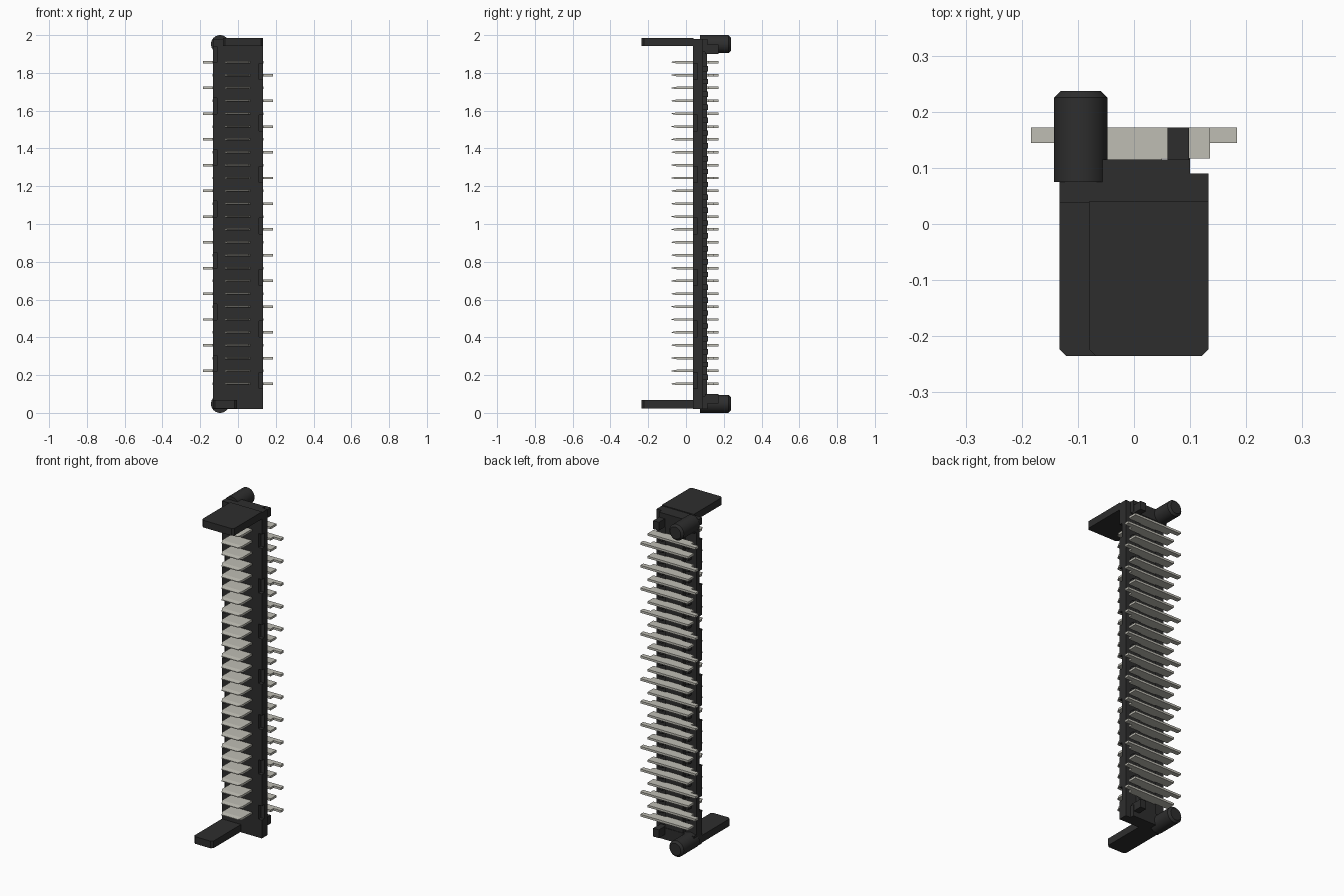
import bpy, bmesh, math
from mathutils import Matrix

cube = bpy.data.objects.get("Cube")
if cube:
    bpy.data.objects.remove(cube, do_unlink=True)


def material(name, rgb):
    m = bpy.data.materials.new(name)
    m.use_nodes = True
    m.diffuse_color = (*rgb, 1)
    m.node_tree.nodes["Principled BSDF"].inputs["Base Color"].default_value = (*rgb, 1)
    return m


BLACK = material("black plastic", (0.027, 0.027, 0.027))
METAL = material("tinned metal", (0.52, 0.51, 0.455))


def finish(bm, name, mat):
    bmesh.ops.recalc_face_normals(bm, faces=bm.faces)
    mesh = bpy.data.meshes.new(name)
    bm.to_mesh(mesh)
    bm.free()
    mesh.materials.append(mat)
    ob = bpy.data.objects.new(name, mesh)
    bpy.context.collection.objects.link(ob)
    return ob


def add_box(bm, x, y, z):
    size = [r[1] - r[0] for r in (x, y, z)]
    mid = [(r[1] + r[0]) / 2 for r in (x, y, z)]
    mat = Matrix.Translation(mid) @ Matrix.Diagonal((*size, 1))
    bmesh.ops.create_cube(bm, size=1, matrix=mat)


def boxes(name, mat, items):
    bm = bmesh.new()
    for item in items:
        add_box(bm, *item)
    return finish(bm, name, mat)


def prism(bm, outline, z0, z1):
    face = bm.faces.new([bm.verts.new((x, y, z0)) for x, y in outline])
    top = bmesh.ops.extrude_face_region(bm, geom=[face])["geom"]
    verts = [v for v in top if isinstance(v, bmesh.types.BMVert)]
    bmesh.ops.translate(bm, verts=verts, vec=(0, 0, z1 - z0))
    return verts


PINS, PITCH, FIRST = 26, 0.0681, 0.154
PIN_HALF = 0.0065
pin_z = [FIRST + i * PITCH for i in range(PINS)]

# Housing: core, rear spine and full-height side flanges
boxes("housing", BLACK, [((-0.11, 0.11), (0.037, 0.09), (0.02, 1.98)),
                         ((-0.06, 0.06), (0.085, 0.112), (0.06, 1.94))])
for side, sx in (("left", 1), ("right", -1)):
    edge = tuple(sorted((sx * 0.105, sx * 0.133)))
    # Notched front lip, repeated every four pins
    lips, z = [], 0.02
    notch = 0.22 if sx < 0 else 0.13
    while notch < 1.9:
        lips.append((edge, (0.037, 0.062), (z, notch)))
        z = notch + 0.085
        notch += 4 * PITCH
    lips.append((edge, (0.037, 0.062), (z, 1.98)))
    boxes(side + "_flange", BLACK, [(edge, (0.06, 0.09), (0.02, 1.98))] + lips)
    # Teeth between the pins on the rear face
    rail = tuple(sorted((sx * 0.075, sx * 0.1)))
    boxes(side + "_teeth", BLACK,
          [(rail, (0.085, 0.117), (z + 0.02, z + PITCH - 0.02)) for z in pin_z[:-1]])

# End blocks, rear tabs and locating pegs
for end, z, s in (("top", 1.98, -1), ("bottom", 0.02, 1)):
    def span(a, b):
        return tuple(sorted((z + s * a, z + s * b)))
    boxes(end + "_end_block", BLACK, [((-0.133, 0.1), (0.08, 0.115), span(0, 0.07))])
    boxes(end + "_tab", BLACK, [((0.06, 0.098), (0.1, 0.172), span(0.03, 0.08))])
    bm = bmesh.new()
    peg_z = 1.952 if s < 0 else 0.048
    for y0, y1, r0, r1 in ((0.075, 0.225, 0.048, 0.048), (0.225, 0.237, 0.048, 0.036)):
        mat = Matrix.Translation((-0.095, (y0 + y1) / 2, peg_z)) @ Matrix.Rotation(-math.pi / 2, 4, "X")
        bmesh.ops.create_cone(bm, cap_ends=True, segments=32, radius1=r0, radius2=r1,
                              depth=y1 - y0, matrix=mat)
    peg = finish(bm, end + "_peg", BLACK)
    bpy.ops.object.select_all(action="DESELECT")
    peg.select_set(True)
    bpy.context.view_layer.objects.active = peg
    bpy.ops.object.shade_smooth_by_angle(angle=math.radians(30))

# Guide plates with clipped front corners
for name, x0, x1, z0, z1 in (("top_guide_plate", -0.08, 0.133, 1.942, 1.985),
                             ("bottom_guide_plate", -0.133, -0.006, 0.024, 0.067)):
    c, front = 0.012, -0.235
    bm = bmesh.new()
    prism(bm, [(x0, 0.04), (x0, front + c), (x0 + c, front), (x1 - c, front),
               (x1, front + c), (x1, 0.04)], z0, z1)
    finish(bm, name, BLACK)

# Contacts: tapered front blade, rear bar and alternating solder tail
for i, z in enumerate(pin_z):
    s = 1 if i % 2 == 0 else -1
    bm = bmesh.new()
    prism(bm, [(-0.07, 0.05), (-0.07, -0.05), (0.066, -0.05), (0.066, 0.05)],
          z - PIN_HALF, z + PIN_HALF)
    front = [f for f in bm.faces if f.calc_center_median().y < -0.04]
    tip = bmesh.ops.extrude_face_region(bm, geom=front)["geom"]
    bmesh.ops.delete(bm, geom=front, context="FACES")
    for v in (g for g in tip if isinstance(g, bmesh.types.BMVert)):
        v.co.y = -0.076
        v.co.x *= 0.8
        v.co.z = z + (v.co.z - z) * 0.3
    add_box(bm, (-0.135, 0.135), (0.117, 0.172), (z - PIN_HALF, z + PIN_HALF))
    add_box(bm, (-0.05, 0.05), (0.08, 0.12), (z - PIN_HALF, z + PIN_HALF))
    add_box(bm, tuple(sorted((s * 0.13, s * 0.184))), (0.144, 0.172),
            (z - PIN_HALF, z + PIN_HALF))
    finish(bm, f"contact_{i + 1}", METAL)
